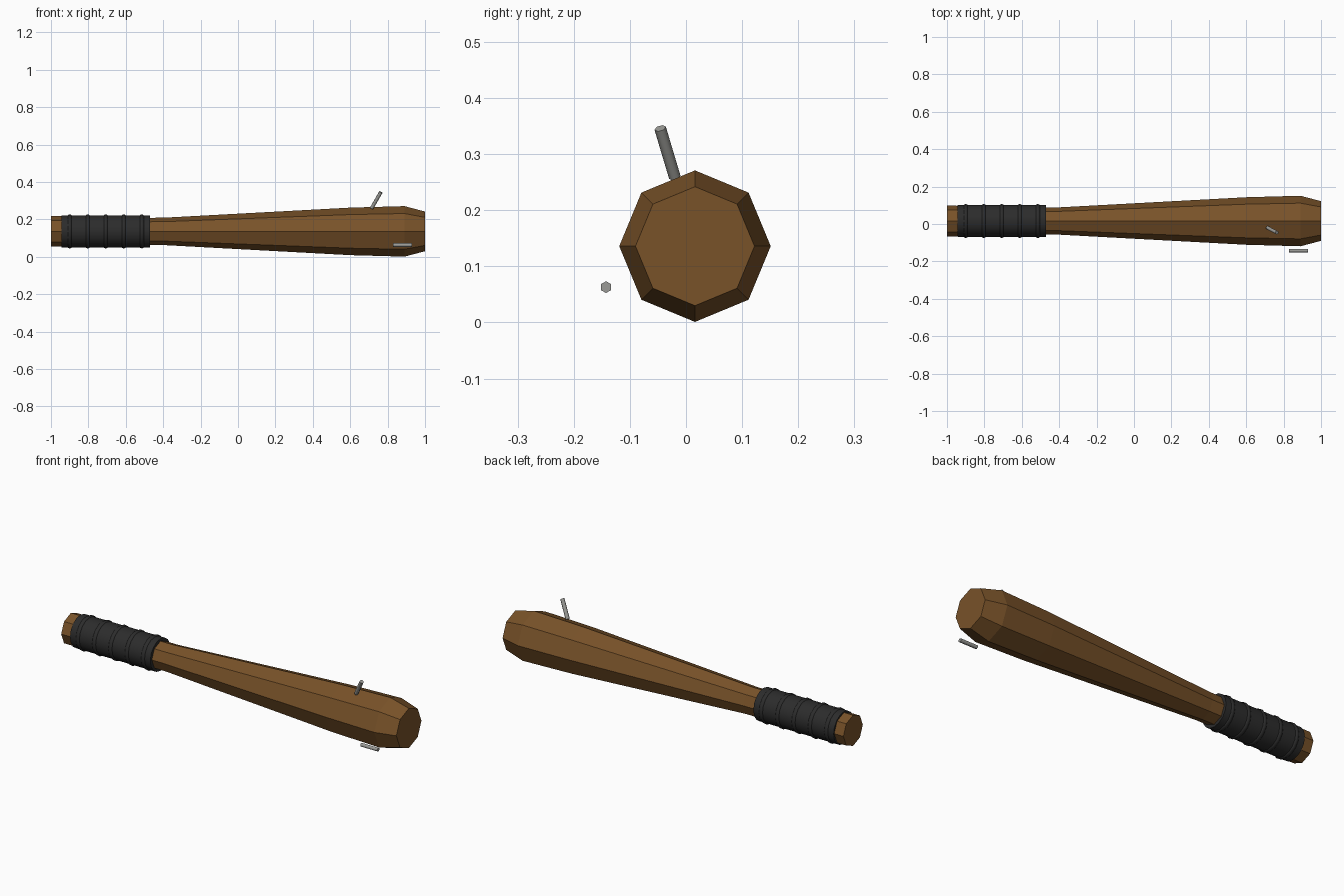
import bpy, bmesh
from math import pi, sin, cos
from mathutils import Vector

if "Cube" in bpy.data.objects:
    bpy.data.objects.remove(bpy.data.objects["Cube"])

AY, AZ = 0.016, 0.136   # long axis of the bat


def material(name, rgb):
    m = bpy.data.materials.new(name)
    m.diffuse_color = (*rgb, 1)
    m.use_nodes = True
    m.node_tree.nodes["Principled BSDF"].inputs["Base Color"].default_value = m.diffuse_color
    return m


def lathe_x(name, profile, sides, mat):
    """Revolve (x, radius) points about the bat axis and cap both ends."""
    bm = bmesh.new()
    rings = []
    for x, r in profile:
        rings.append([bm.verts.new((x, AY + r * cos(2 * pi * i / sides),
                                    AZ + r * sin(2 * pi * i / sides)))
                      for i in range(sides)])
    for a, b in zip(rings, rings[1:]):
        for i in range(sides):
            j = (i + 1) % sides
            bm.faces.new((a[i], a[j], b[j], b[i]))
    bm.faces.new(rings[0])
    bm.faces.new(rings[-1])
    bmesh.ops.recalc_face_normals(bm, faces=bm.faces)
    mesh = bpy.data.meshes.new(name)
    bm.to_mesh(mesh)
    bm.free()
    ob = bpy.data.objects.new(name, mesh)
    bpy.context.collection.objects.link(ob)
    mesh.materials.append(mat)
    return ob


def smooth(ob, angle):
    bpy.ops.object.select_all(action='DESELECT')
    ob.select_set(True)
    bpy.context.view_layer.objects.active = ob
    bpy.ops.object.shade_smooth_by_angle(angle=angle)


def nail(name, start, end):
    a, b = Vector(start), Vector(end)
    bpy.ops.mesh.primitive_cylinder_add(vertices=6, radius=0.0105, depth=(b - a).length,
                                        location=(a + b) / 2)
    ob = bpy.context.object
    ob.name = name
    ob.rotation_euler = (b - a).to_track_quat('Z', 'Y').to_euler()
    ob.data.materials.append(steel)
    smooth(ob, pi / 2.5)


wood = material("wood", (0.19, 0.085, 0.022))
tape = material("tape", (0.025, 0.025, 0.025))
steel = material("steel", (0.33, 0.33, 0.31))

# Eight-sided wooden body
lathe_x("bat_body", [(-1, 0.082), (-0.95, 0.082), (-0.90, 0.072), (-0.40, 0.073),
                     (0.60, 0.127), (0.89, 0.135), (1, 0.106)], 8, wood)

# Wrapped grip with raised bands
smooth(lathe_x("grip_wrap", [(-0.945, 0.086), (-0.47, 0.086)], 16, tape), pi / 6)
for i in range(5):
    bpy.ops.mesh.primitive_torus_add(major_segments=16, minor_segments=8,
                                     major_radius=0.078, minor_radius=0.0135,
                                     location=(-0.90 + 0.0965 * i, AY, AZ),
                                     rotation=(0, pi / 2, 0))
    band = bpy.context.object
    band.name = f"grip_band_{i + 1}"
    band.data.materials.append(tape)
    smooth(band, pi / 3)

# Nails: one leaning on the barrel, one lying beside it
nail("leaning_nail", (0.714, -0.02, 0.259), (0.764, -0.046, 0.346))
nail("loose_nail", (0.83, -0.1425, 0.063), (0.93, -0.1425, 0.063))
